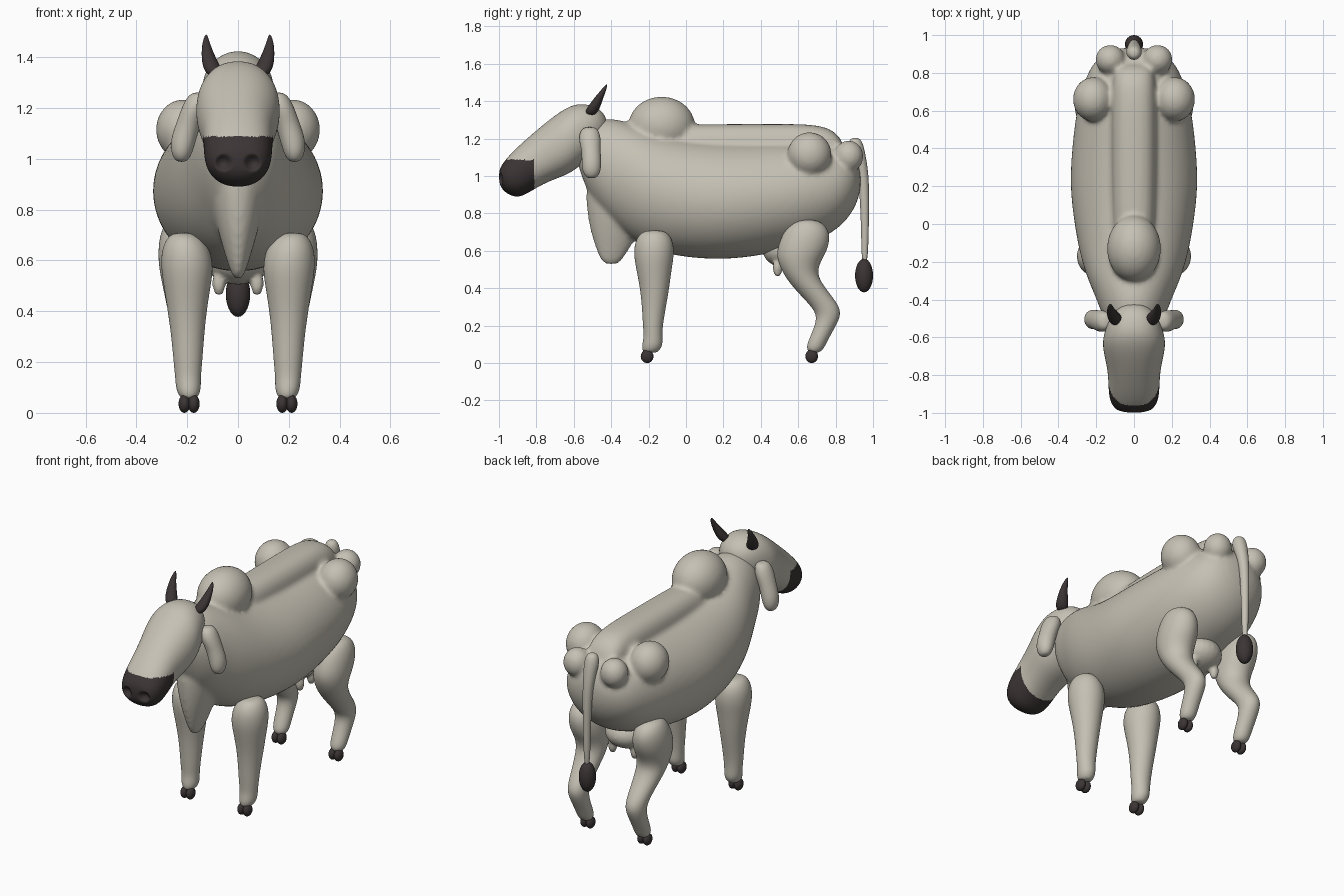
import bpy, bmesh, math
from mathutils import Matrix


def material(name, rgb):
    m = bpy.data.materials.new(name)
    m.diffuse_color = (*rgb, 1)
    return m


HIDE = material("pale grey hide", (0.56, 0.53, 0.455))
DARK = material("dark horn", (0.045, 0.035, 0.036))
N = 24
GROW = 3 / (2 + math.cos(2 * math.pi / N))  # offsets subdivision shrinkage


def loft(bm, rings, axis="z", power=2.0):
    """Rings are (position on axis, centre x, other centre, radius x, other radius)."""
    loops = []
    for t, cx, co, rx, ro in rings:
        loop = []
        for i in range(N):
            a = 2 * math.pi * i / N
            c, s = math.cos(a), math.sin(a)
            x = cx + GROW * rx * math.copysign(abs(c) ** (2 / power), c)
            o = co + GROW * ro * math.copysign(abs(s) ** (2 / power), s)
            loop.append(bm.verts.new((x, t, o) if axis == "y" else (x, o, t)))
        loops.append(loop)
    for a, b in zip(loops, loops[1:]):
        for i in range(N):
            j = (i + 1) % N
            bm.faces.new((a[i], a[j], b[j], b[i]))
    bm.faces.new(loops[0])
    bm.faces.new(loops[-1])


def ball(bm, centre, radii):
    mat = Matrix.Translation(centre) @ Matrix.Diagonal((*radii, 1))
    bmesh.ops.create_uvsphere(bm, u_segments=24, v_segments=14, radius=1, matrix=mat)


def finish(bm, name, mat, subdiv=2, voxel=0, smooth=0):
    bmesh.ops.recalc_face_normals(bm, faces=bm.faces)
    me = bpy.data.meshes.new(name)
    bm.to_mesh(me)
    bm.free()
    ob = bpy.data.objects.new(name, me)
    bpy.context.collection.objects.link(ob)
    if subdiv:
        ob.modifiers.new("subdivide", "SUBSURF").levels = subdiv
    if voxel:
        r = ob.modifiers.new("blend", "REMESH")
        r.mode, r.voxel_size = "VOXEL", voxel
        s = ob.modifiers.new("soften", "SMOOTH")
        s.factor, s.iterations = 0.5, smooth
    dg = bpy.context.evaluated_depsgraph_get()
    baked = bpy.data.meshes.new_from_object(ob.evaluated_get(dg))
    ob.modifiers.clear()
    ob.data = baked
    baked.materials.clear()
    baked.materials.append(mat)
    baked.polygons.foreach_set("use_smooth", [True] * len(baked.polygons))
    baked.update()
    return ob


def profile(rows):
    """(y, top, bottom, half width) -> loft rings along y."""
    return [(y, 0, (t + b) / 2, w, (t - b) / 2) for y, t, b, w in rows]


# body: barrel and neck, spine, hump, dewlap, hip and pin bones blended together
bm = bmesh.new()
loft(bm, profile([
    (-.58, 1.18, 1.06, .06), (-.55, 1.25, .98, .11), (-.51, 1.29, .88, .15), (-.45, 1.305, .80, .18),
    (-.38, 1.305, .73, .205), (-.28, 1.28, .65, .25), (-.15, 1.23, .595, .288), (0, 1.2, .565, .315),
    (.2, 1.185, .552, .34), (.4, 1.185, .575, .328), (.6, 1.19, .62, .305), (.75, 1.18, .675, .265),
    (.85, 1.15, .75, .22), (.91, 1.1, .84, .15), (.935, 1.02, .93, .06)]), "y")
loft(bm, profile([
    (-.2, 1.26, 1.0, .1), (0, 1.277, 1.0, .115), (.35, 1.277, 1.0, .12), (.68, 1.28, 1.0, .12),
    (.78, 1.25, 1.0, .11), (.83, 1.2, 1.0, .1), (.86, 1.12, 1.0, .07)]), "y", 2.6)
ball(bm, (0, -.13, 1.27), (.145, .18, .155))
loft(bm, [(.525, 0, -.40, .012, .03), (.55, 0, -.40, .028, .058), (.62, 0, -.39, .05, .095),
          (.72, 0, -.38, .08, .135), (.85, 0, -.37, .11, .163), (1.0, 0, -.37, .11, .17)])
for s in (-1, 1):
    ball(bm, (s * .215, .66, 1.115), (.11, .12, .12))
    ball(bm, (s * .125, .87, 1.105), (.08, .08, .085))
finish(bm, "body", HIDE, 2, .013, 6)

# head with dark muzzle and dented nostrils
bm = bmesh.new()
loft(bm, profile([
    (-.42, 1.3, 1.22, .04), (-.45, 1.35, 1.18, .09), (-.5, 1.378, 1.12, .13), (-.57, 1.388, 1.05, .155),
    (-.63, 1.37, 1.01, .168), (-.7, 1.325, .985, .156), (-.78, 1.26, .95, .138), (-.85, 1.2, .905, .135),
    (-.9, 1.155, .884, .133), (-.95, 1.105, .9, .122), (-.985, 1.06, .93, .095), (-1.0, 1.03, .965, .055)]),
    "y", 2.2)
head = finish(bm, "head", HIDE, 2, .008, 4)
head.data.materials.append(DARK)
for p in head.data.polygons:
    if p.center.y < -.81 and p.center.z < 1.088:
        p.material_index = 1
for v in head.data.vertices:
    d = math.hypot(abs(v.co.x) - .057, v.co.z - .985) / .033
    if v.co.y < -.85 and d < 1:
        v.co.y += .03 * (1 - d * d)

# paired parts
for s, side in ((-1, "right"), (1, "left")):
    # ears
    bm = bmesh.new()
    loft(bm, [(z, s * x, y, rx, ry) for z, x, y, rx, ry in (
        (1.262, .155, -.515, .02, .025), (1.245, .158, -.515, .042, .048), (1.2, .17, -.515, .052, .06),
        (1.14, .195, -.508, .048, .05), (1.08, .214, -.505, .05, .052), (1.03, .221, -.505, .043, .05),
        (1.0, .222, -.505, .03, .035), (.988, .222, -.505, .014, .017))])
    finish(bm, "ear_" + side, HIDE)

    # horns
    bm = bmesh.new()
    loft(bm, [(z, s * x, y, r, r) for z, x, y, r in (
        (1.325, .09, -.51, .018), (1.34, .094, -.507, .034), (1.37, .107, -.492, .034),
        (1.42, .121, -.465, .023), (1.46, .126, -.44, .014), (1.49, .125, -.424, .004))])
    finish(bm, "horn_" + side, DARK)

    # front legs
    bm = bmesh.new()
    loft(bm, [(z, s * x, (a + b) / 2, rx, (b - a) / 2) for z, x, a, b, rx in (
        (.71, .215, -.21, -.13, .035), (.69, .21, -.25, -.09, .07), (.64, .205, -.275, -.067, .096),
        (.57, .2, -.278, -.065, .103), (.5, .2, -.265, -.078, .092), (.4, .2, -.245, -.09, .076),
        (.3, .198, -.235, -.108, .064), (.2, .197, -.23, -.125, .056), (.14, .197, -.225, -.127, .05),
        (.095, .195, -.235, -.125, .049), (.065, .193, -.232, -.145, .038), (.055, .193, -.22, -.16, .02))])
    finish(bm, "front_leg_" + side, HIDE)

    # hind legs
    bm = bmesh.new()
    loft(bm, [(z, s * x, (a + b) / 2, rx, (b - a) / 2) for z, x, a, b, rx in (
        (.768, .22, .6, .69, .04), (.74, .22, .55, .745, .073), (.68, .217, .512, .772, .095),
        (.6, .212, .484, .755, .102), (.54, .209, .492, .717, .096), (.48, .205, .52, .7, .087),
        (.42, .202, .56, .73, .078), (.35, .198, .625, .785, .066), (.3, .196, .672, .82, .06),
        (.25, .195, .703, .828, .055), (.18, .195, .682, .79, .05), (.12, .194, .655, .757, .048),
        (.085, .193, .645, .74, .045), (.065, .193, .652, .725, .035), (.055, .193, .665, .705, .02))])
    finish(bm, "hind_leg_" + side, HIDE)

    # cloven hooves
    for y, place in ((-.208, "front"), (.672, "hind")):
        bm = bmesh.new()
        for x in (.174, .211):
            ball(bm, (s * x, y, .036), (.023, .034, .036))
        finish(bm, place + "_hoof_" + side, DARK, 0)

# udder and teats
bm = bmesh.new()
ball(bm, (0, .55, .6), (.13, .14, .095))
for x in (-.075, .075):
    for y in (.49, .6):
        ball(bm, (x, y, .512), (.026, .026, .052))
finish(bm, "udder", HIDE, 0, .01, 3)

# tail and tuft
bm = bmesh.new()
loft(bm, [(z, 0, y, r, r) for z, y, r in (
    (1.205, .905, .015), (1.19, .905, .034), (1.15, .909, .043), (1.1, .925, .037), (1.0, .95, .028),
    (.85, .955, .024), (.7, .957, .02), (.52, .955, .016))])
finish(bm, "tail", HIDE)
bm = bmesh.new()
ball(bm, (0, .952, .468), (.048, .048, .09))
finish(bm, "tail_tuft", DARK, 0)
